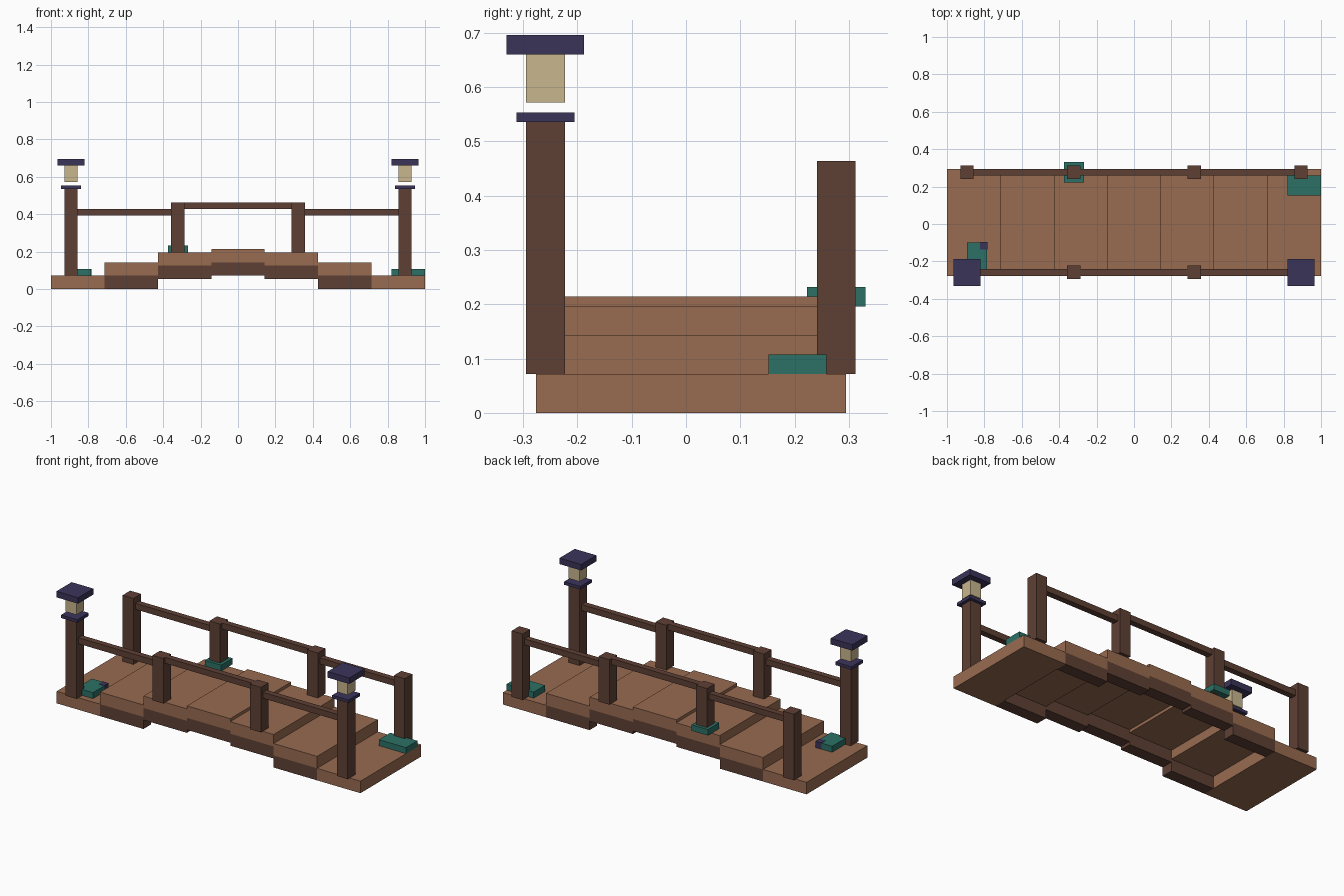
import bpy

if "Cube" in bpy.data.objects:
    bpy.data.objects.remove(bpy.data.objects["Cube"], do_unlink=True)

U = 1 / 56  # one grid step; the bridge is 112 steps long


def material(name, rgb):
    linear = [((c / 255 + 0.055) / 1.055) ** 2.4 for c in rgb] + [1]
    mat = bpy.data.materials.new(name)
    mat.use_nodes = True
    mat.diffuse_color = linear
    node = next(n for n in mat.node_tree.nodes if n.type == 'BSDF_PRINCIPLED')
    node.inputs["Base Color"].default_value = linear
    node.inputs["Roughness"].default_value = 0.9
    return mat


plank = material("plank_brown", (152, 107, 80))
timber = material("dark_timber", (95, 64, 53))
purple = material("deep_purple", (59, 52, 90))
teal = material("teal", (44, 113, 102))
glow = material("lamp_cream", (200, 182, 142))


def box(name, x, y, z, mat, grow=0):
    """Box from (min, max) ranges in grid steps."""
    bpy.ops.mesh.primitive_cube_add(size=1)
    obj = bpy.context.object
    obj.name = name
    obj.location = [(a + b) / 2 * U for a, b in (x, y, z)]
    obj.scale = [(b - a) * U + grow for a, b in (x, y, z)]
    bpy.ops.object.transform_apply(location=False, rotation=False, scale=True)
    obj.data.materials.append(mat)
    return obj


FRONT, BACK = -15.5, 16.5    # deck edges
POST_Y = {"front": -14.5, "back": 15.5}

# Stepped deck sections, with a beam under both edges of the raised ones
for i, base in enumerate([0, 4, 7, 8, 7, 4, 0]):
    x = (-56 + 16 * i, -40 + 16 * i)
    box(f"deck_section_{i + 1}", x, (FRONT, BACK), (base, base + 4), plank)
    if base:
        box(f"front_beam_{i + 1}", x, (FRONT, FRONT + 4), (base - 4, base), timber)
        box(f"back_beam_{i + 1}", x, (BACK - 4, BACK), (base - 4, base), timber)

# Posts, rails and lanterns
for row, y in POST_Y.items():
    def around(c, half):
        return (c - half, c + half)

    for side, s in (("left", 1), ("right", -1)):
        top = 30 if row == "front" else 26
        box(f"{row}_{side}_end_post", around(50 * s, 2), around(y, 2), (4, top), timber)
        box(f"{row}_{side}_middle_post", around(18 * s, 2), around(y, 2), (11, 26), timber)
        box(f"{row}_{side}_rail", around(34 * s, 14), around(y, 1), (22, 24), timber)
        if row == "front":
            for part, half, z, mat in (("base", 3, (30, 31), purple),
                                       ("lamp", 2, (32, 37), glow),
                                       ("roof", 4, (37, 39), purple)):
                box(f"{side}_lantern_{part}", around(50 * s, half), around(y, half), z, mat)
    box(f"{row}_middle_rail", (-16, 16), around(y, 1), (24, 26), timber)

# Teal pads on the deck, one with a purple corner
box("back_left_pad", (46, 56), (8.5, 14.5), (4, 6), teal)
box("middle_post_pad", (-21, -15), (12.5, 18.5), (11, 13), teal)
box("front_right_pad", (-50, -44), (-13.5, -5.5), (4, 6), teal)
box("pad_corner", (-46, -44), (-7.5, -5.5), (4, 6), purple, grow=0.003)
